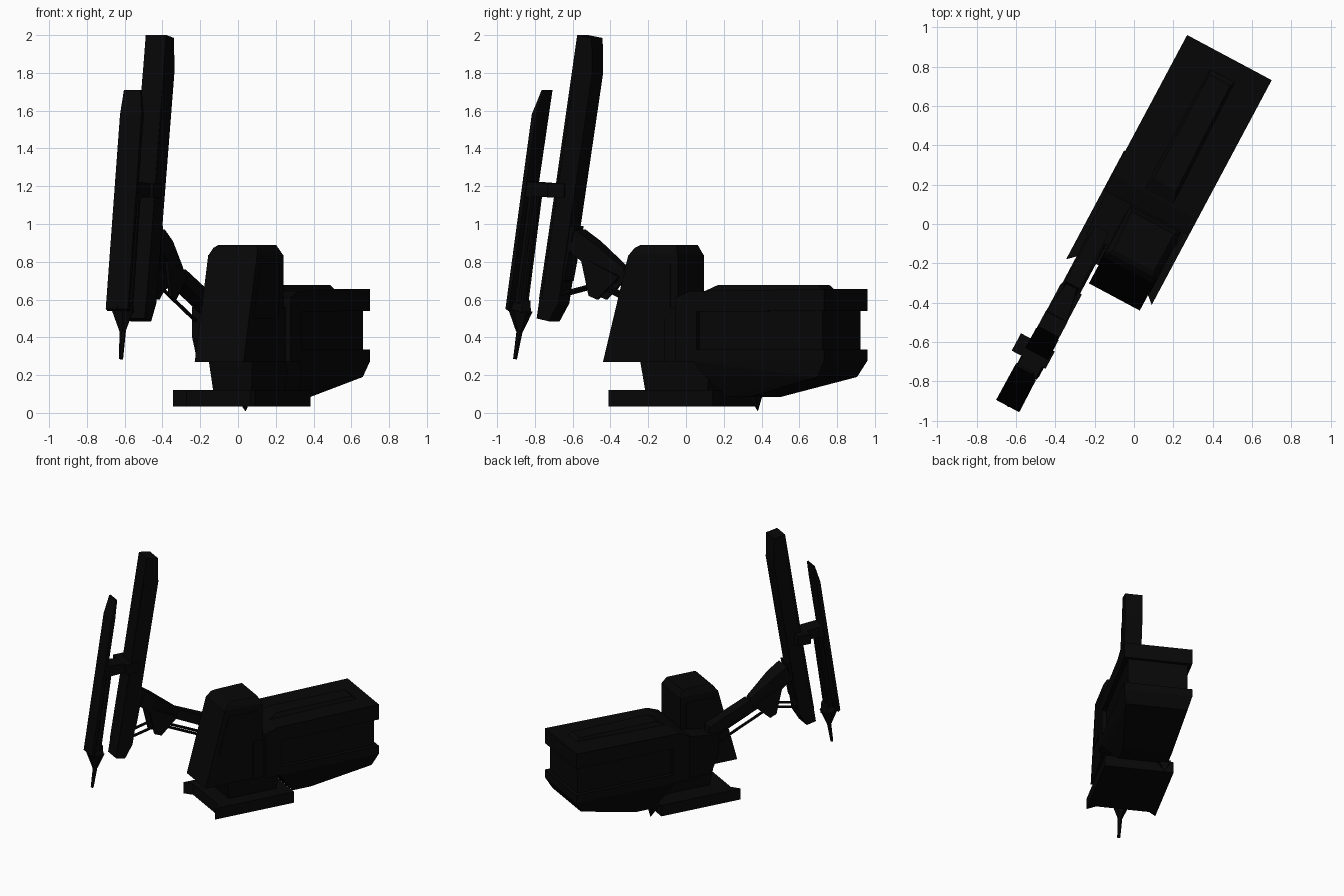
import bpy, bmesh, math
from mathutils import Vector, Matrix

# The whole machine is modelled straight (front = -y) and turned about z
TURN = Matrix.Rotation(math.radians(-28.1), 4, 'Z')
mat = bpy.data.materials.new("dark_paint")
mat.diffuse_color = (0.002, 0.002, 0.002, 1)


def finish(bm, name):
    bmesh.ops.recalc_face_normals(bm, faces=bm.faces)
    bm.transform(TURN)
    me = bpy.data.meshes.new(name)
    bm.to_mesh(me)
    bm.free()
    me.materials.append(mat)
    ob = bpy.data.objects.new(name, me)
    bpy.context.collection.objects.link(ob)
    return ob


def hull(name, pts):
    """Convex solid; each point is (y, z, x_left, x_right)."""
    bm = bmesh.new()
    for y, z, a, b in pts:
        bm.verts.new((a, y, z))
        bm.verts.new((b, y, z))
    bmesh.ops.convex_hull(bm, input=bm.verts)
    return finish(bm, name)


def box(name, x0, x1, y0, y1, z0, z1):
    return hull(name, [(y, z, x0, x1) for y in (y0, y1) for z in (z0, z1)])


def extrude(name, pts, vec):
    """Extrude a flat outline along a vector."""
    bm = bmesh.new()
    f = bm.faces.new([bm.verts.new(p) for p in pts])
    r = bmesh.ops.extrude_face_region(bm, geom=[f])
    vs = [v for v in r["geom"] if isinstance(v, bmesh.types.BMVert)]
    bmesh.ops.translate(bm, verts=vs, vec=vec)
    return finish(bm, name)


def side_profile(name, yz, x0, x1):
    return extrude(name, [(x0, y, z) for y, z in yz], (x1 - x0, 0, 0))


def rod(name, a, b, r1, r2, n=8):
    a, b = Vector(a), Vector(b)
    d = b - a
    m = Matrix.Translation((a + b) / 2) @ d.to_track_quat('Z', 'Y').to_matrix().to_4x4()
    bm = bmesh.new()
    bmesh.ops.create_cone(bm, cap_ends=True, segments=n, radius1=r1, radius2=r2,
                          depth=d.length, matrix=m)
    return finish(bm, name)


L, R = -0.214, 0.273

# Base plate with short horns at its front corners, and a stabiliser spike
extrude("base_plate", [(-.22, -.32, .035), (-.165, -.27, .035), (.215, -.27, .035),
                       (R, -.32, .035), (R, .305, .035), (-.22, .305, .035)], (0, 0, .085))
hull("base_spike", [(.30, .12, -.20, -.10), (.36, .10, -.19, -.10), (.354, .01, -.146, -.142)])

# Pedestal under the cab
hull("pedestal", [(-.18, .28, -.08, .18), (.246, .28, -.08, .18),
                  (-.155, .11, -.065, .165), (.215, .11, -.065, .165)])

# Engine body: overhanging lid, recessed middle, tapered hull
hull("body_lid", [(.08, .535, L, R), (.08, .61, L, R), (.17, .645, L, R),
                  (.974, .656, L, R), (.974, .54, L, R)])
box("body_middle", L + .03, R - .03, .0, .95, .27, .56)
hull("body_hull", [(.19, .27, L, R), (.19, .335, L, R), (.974, .335, L, R), (.974, .275, L, R),
                   (.925, .19, -.19, .255), (.48, .085, -.17, .18),
                   (.34, .085, -.17, .18), (.24, .20, -.19, .25)])
hull("body_front_panel", [(.08, .27, L, R), (.21, .27, L, R), (.08, .55, L, R), (.21, .55, L, R)])
hull("engine_hump", [(.17, .64, -.04, .13), (.25, .677, -.02, .11),
                     (.85, .677, -.02, .10), (.88, .65, -.03, .115)])

# Cab with sloping windscreen and bevelled roof
CL, CR = -.06, .233
hull("cab", [(-.374, .27, CL, CR), (.075, .27, CL, CR), (-.222, .835, CL, CR), (.075, .835, CL, CR)])
hull("cab_roof", [(-.222, .833, CL, CR), (.075, .833, CL, CR), (-.19, .875, CL + .015, CR - .015),
                  (-.165, .888, CL + .03, CR - .03), (.05, .888, CL + .02, CR - .03)])
for i, x in enumerate((CL - .004, CR - .004)):
    side_profile(f"cab_window_{i}", [(-.27, .5), (-.19, .79), (.03, .79), (.03, .5)], x, x + .008)

# Boom mount beside the cab
hull("boom_mount", [(-.16, .40, -.19, -.06), (.10, .27, -.20, -.06), (-.16, .56, -.19, -.06),
                    (.10, .60, -.20, -.06), (-.10, .27, -.19, -.06)])

# Boom: slim lower arm and wide tapering head with a fin
hull("boom_arm", [(-.10, .53, -.17, -.09), (-.10, .62, -.17, -.09),
                  (-.46, .70, -.17, -.09), (-.42, .76, -.17, -.09)])
hull("boom_head", [(-.41, .70, -.16, -.10), (-.43, .77, -.16, -.10), (-.61, .91, -.185, -.065),
                   (-.70, .97, -.185, -.065), (-.74, .86, -.185, -.065), (-.66, .80, -.185, -.065)])
for i, x in enumerate((-.185, -.085)):
    side_profile(f"boom_fin_{i}", [(-.67, .83), (-.44, .72), (-.57, .60), (-.62, .62)], x, x + .02)
hull("mast_mount", [(-.80, .98, -.18, -.07), (-.71, .99, -.18, -.07),
                    (-.86, .66, -.18, -.07), (-.77, .70, -.18, -.07)])
for i, x in enumerate((-.17, -.085)):
    rod(f"ram_{i}", (x, -.56, .67), (x, -.14, .48), .010, .010)
    rod(f"upper_ram_{i}", (x, -.80, .63), (x, -.50, .70), .010, .010)

# Tall mast with raised rails along its front edges
side_profile("mast", [(-.687, 2.0), (-.60, 1.985), (-.597, 1.8), (-.80, .58),
                      (-.858, .485), (-.93, .50)], -.187, -.063)
for i, x in enumerate((-.19, -.09)):
    side_profile(f"mast_rail_{i}", [(-.715, 1.8), (-.70, 1.8), (-.90, .6), (-.915, .6)], x, x + .03)

# Drill leader: thin front plate, guide rods, bracket with a crossbar on the mast
hull("leader_plate", [(-.917, 1.71, -.195, -.095), (-.905, 1.71, -.195, -.095),
                      (-.961, 1.58, -.195, -.066), (-.935, 1.58, -.195, -.066),
                      (-1.118, .55, -.197, -.064), (-1.10, .54, -.197, -.064)])
for i, x in enumerate((-.17, -.085)):
    rod(f"guide_rod_{i}", (x, -.965, 1.2), (x, -1.055, .58), .018, .018, 6)
rod("drill_stem", (-.127, -.965, 1.2), (-.127, -1.06, .56), .028, .028)
hull("leader_bracket", [(-1.0, 1.225, -.185, -.07), (-1.0, 1.14, -.185, -.07),
                        (-.78, 1.21, -.185, -.07), (-.78, 1.15, -.185, -.07)])
box("bracket_crossbar", -.245, -.05, -.86, -.76, 1.14, 1.215)

# Drill bit
rod("bit_collar", (-.127, -1.045, .60), (-.127, -1.06, .54), .045, .064, 6)
rod("bit_cone", (-.127, -1.06, .54), (-.124, -1.066, .43), .064, .018, 6)
rod("bit_spike", (-.124, -1.062, .45), (-.12, -1.09, .285), .018, .011, 6)
